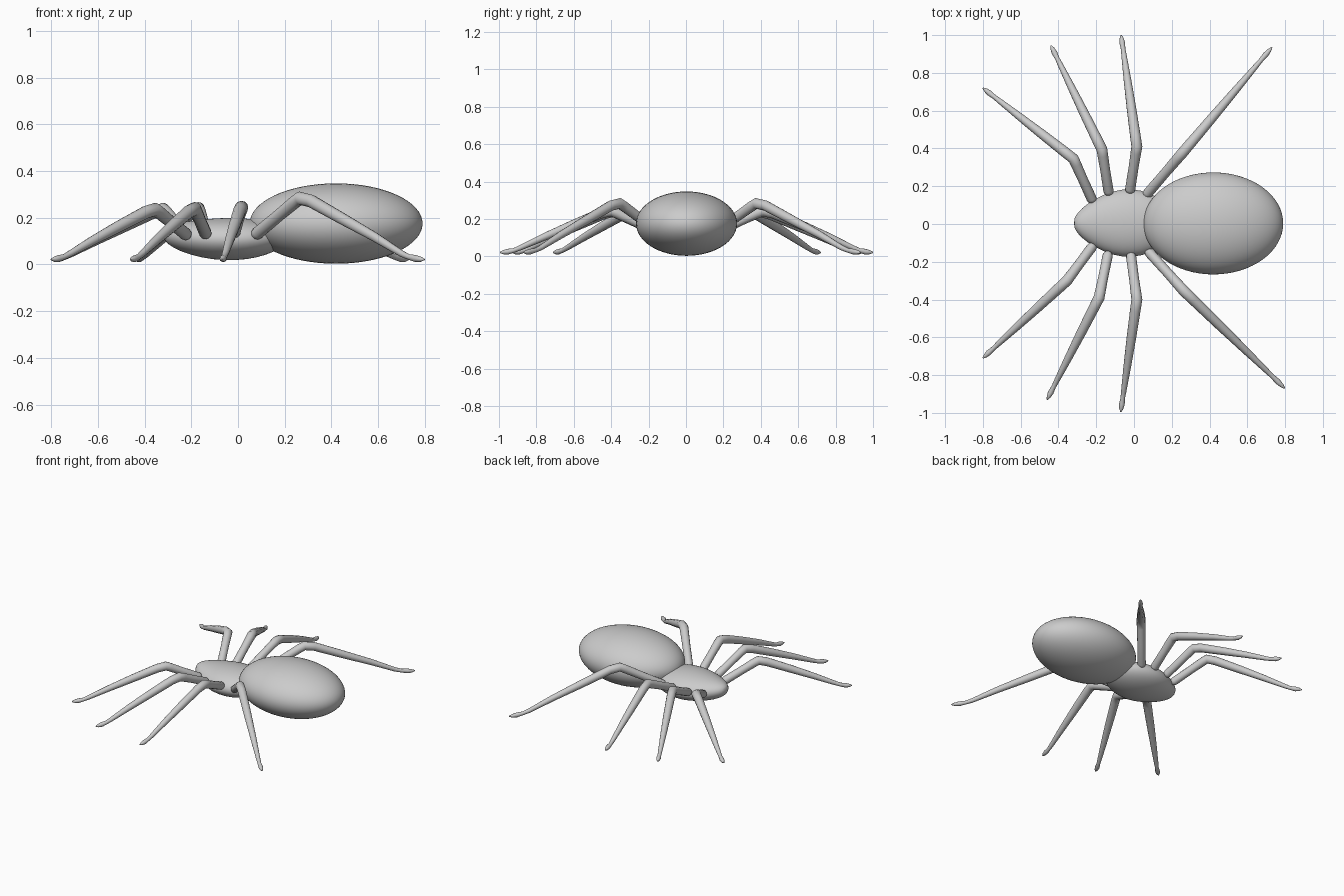
import bpy, bmesh, math
from mathutils import Vector

if "Cube" in bpy.data.objects:
    bpy.data.objects.remove(bpy.data.objects["Cube"])


def finish(obj):
    for p in obj.data.polygons:
        p.use_smooth = True


# Abdomen: large ellipsoid with its poles along x
bpy.ops.mesh.primitive_uv_sphere_add(segments=64, ring_count=32, radius=1)
abdomen = bpy.context.object
abdomen.name = "abdomen"
for v in abdomen.data.vertices:
    x, y, z = v.co
    v.co = (0.42 + 0.37 * z, 0.003 + 0.27 * y, 0.175 + 0.172 * x)
finish(abdomen)

# Head and thorax: lofted rings (x, half width, half height, centre z)
rings = [(-0.318, 0.022, 0.018, 0.128), (-0.30, 0.055, 0.040, 0.125),
         (-0.25, 0.103, 0.062, 0.118), (-0.16, 0.154, 0.082, 0.110),
         (-0.06, 0.185, 0.093, 0.108), (0.04, 0.176, 0.089, 0.109),
         (0.12, 0.143, 0.073, 0.112), (0.18, 0.090, 0.048, 0.115),
         (0.21, 0.035, 0.020, 0.116)]
N = 32
bm = bmesh.new()
loops = []
for x, w, h, zc in rings:
    loops.append([bm.verts.new((x, 0.005 + w * math.cos(2 * math.pi * i / N),
                                zc + h * math.sin(2 * math.pi * i / N))) for i in range(N)])
for a, b in zip(loops, loops[1:]):
    for i in range(N):
        bm.faces.new((a[i], a[(i + 1) % N], b[(i + 1) % N], b[i]))
bm.faces.new(loops[0])
bm.faces.new(loops[-1])
bmesh.ops.recalc_face_normals(bm, faces=bm.faces)
mesh = bpy.data.meshes.new("thorax")
bm.to_mesh(mesh)
bm.free()
thorax = bpy.data.objects.new("thorax", mesh)
bpy.context.collection.objects.link(thorax)
thorax.modifiers.new("smooth", 'SUBSURF').levels = 1
thorax.modifiers["smooth"].render_levels = 1
finish(thorax)


# Legs: tapered tubes with a bent knee, a narrow ankle and a small pointed foot
def leg(name, base, knee, tip):
    base, knee, tip = Vector(base), Vector(knee), Vector(tip)
    shin = tip - knee
    up = Vector((0, 0, 1))

    def on_shin(t, z):
        p = knee + shin * t
        p.z = z
        return p

    kz = knee.z
    path = [(base.lerp(knee, -0.09), 0.016), (base.lerp(knee, -0.04), 0.025),
            (base, 0.027), (base.lerp(knee, 0.5), 0.026),
            (base.lerp(knee, 0.86), 0.028), (knee - up * 0.002, 0.029),
            (on_shin(0.09, kz - 0.014), 0.028),
            (on_shin(0.35, 0.035 + (kz - 0.035) * 0.63), 0.025),
            (on_shin(0.6, 0.035 + (kz - 0.035) * 0.33), 0.020),
            (on_shin(0.82, 0.045), 0.014), (on_shin(0.875, 0.032), 0.012),
            (on_shin(0.93, 0.025), 0.015), (on_shin(0.97, 0.022), 0.011),
            (on_shin(1.0, 0.021), 0.003)]
    curve = bpy.data.curves.new(name, 'CURVE')
    curve.dimensions = '3D'
    curve.bevel_depth = 1.0
    curve.bevel_resolution = 4
    curve.use_fill_caps = True
    s = curve.splines.new('POLY')
    s.points.add(len(path) - 1)
    for pt, (co, r) in zip(s.points, path):
        pt.co = (*co, 1)
        pt.radius = r
    obj = bpy.data.objects.new(name, curve)
    bpy.context.collection.objects.link(obj)
    bpy.ops.object.select_all(action='DESELECT')
    obj.select_set(True)
    bpy.context.view_layer.objects.active = obj
    bpy.ops.object.convert(target='MESH')
    bpy.ops.object.shade_smooth_by_angle(angle=math.radians(50))


legs = {
    "right_leg_1": ((-0.225, -0.125, 0.13), (-0.355, -0.30, 0.237), (-0.80, -0.71, 0.02)),
    "right_leg_2": ((-0.14, -0.17, 0.135), (-0.185, -0.39, 0.24), (-0.46, -0.93, 0.02)),
    "right_leg_3": ((-0.015, -0.175, 0.14), (0.015, -0.40, 0.245), (-0.07, -0.995, 0.02)),
    "right_leg_4": ((0.085, -0.155, 0.135), (0.265, -0.355, 0.285), (0.798, -0.87, 0.02)),
    "left_leg_1": ((-0.225, 0.135, 0.13), (-0.32, 0.345, 0.237), (-0.80, 0.72, 0.02)),
    "left_leg_2": ((-0.135, 0.175, 0.135), (-0.17, 0.395, 0.24), (-0.44, 0.945, 0.02)),
    "left_leg_3": ((-0.02, 0.185, 0.14), (0.015, 0.41, 0.245), (-0.068, 1.0, 0.02)),
    "left_leg_4": ((0.075, 0.165, 0.135), (0.255, 0.375, 0.285), (0.73, 0.935, 0.02)),
}
for name, points in legs.items():
    leg(name, *points)
